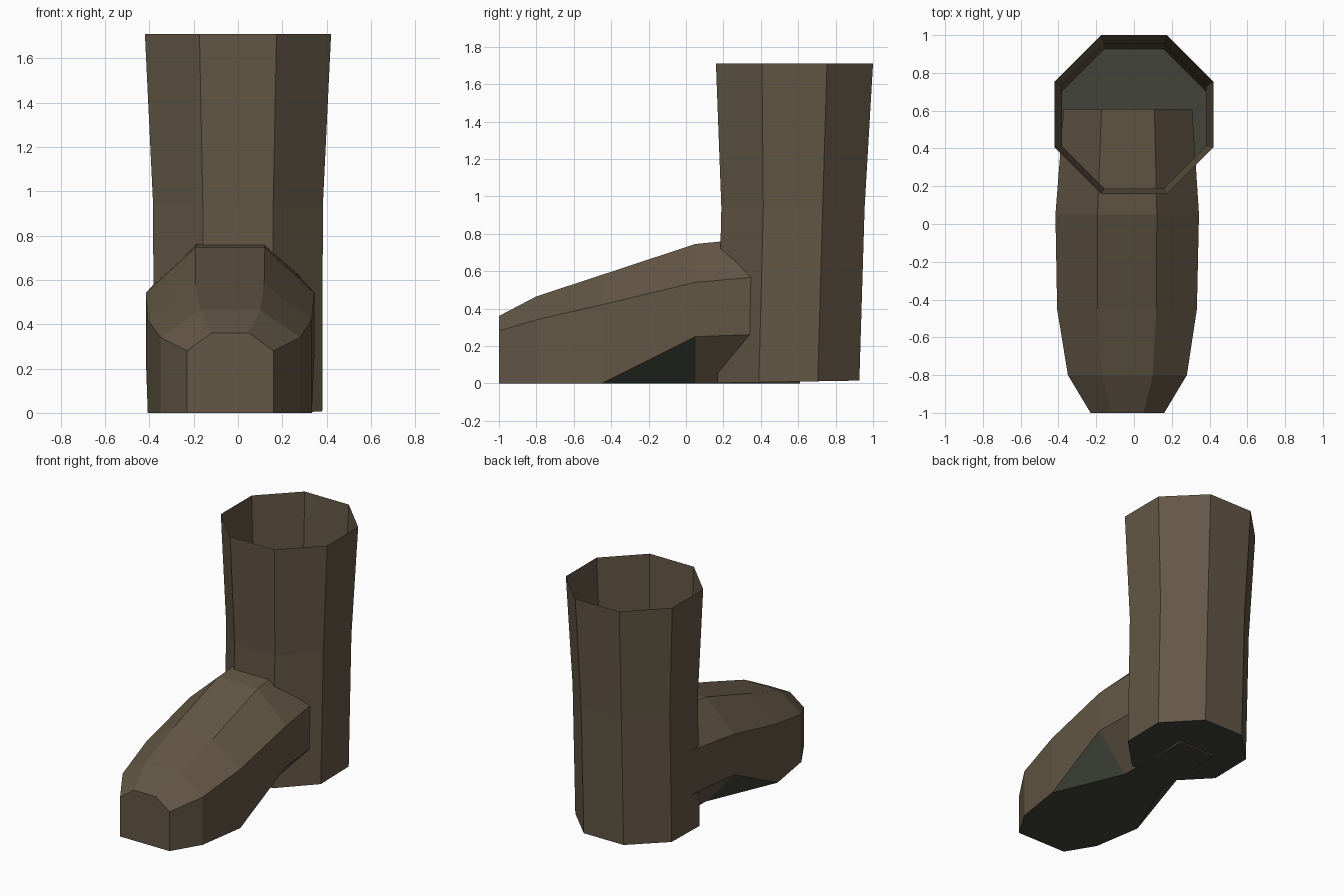
import bpy, bmesh
from mathutils import Vector

cube = bpy.data.objects.get("Cube")
if cube:
    bpy.data.objects.remove(cube, do_unlink=True)


def make_material(name, rgb):
    mat = bpy.data.materials.new(name)
    mat.use_nodes = True
    color = (*rgb, 1.0)
    mat.diffuse_color = color
    mat.node_tree.nodes["Principled BSDF"].inputs["Base Color"].default_value = color
    return mat


MATERIALS = [make_material("brown_leather", (0.125, 0.095, 0.06)),
             make_material("dark_sole", (0.055, 0.06, 0.045))]


def loft(bm, rings):
    """Bridge consecutive closed rings of points with quads."""
    loops = [[bm.verts.new(p) for p in ring] for ring in rings]
    for a, b in zip(loops, loops[1:]):
        n = len(a)
        for i in range(n):
            j = (i + 1) % n
            bm.faces.new((a[i], a[j], b[j], b[i]))
    return loops


def finish(name, bm, is_sole):
    bmesh.ops.recalc_face_normals(bm, faces=bm.faces)
    bm.normal_update()
    for f in bm.faces:
        f.material_index = int(is_sole(f))
    mesh = bpy.data.meshes.new(name)
    bm.to_mesh(mesh)
    bm.free()
    for mat in MATERIALS:
        mesh.materials.append(mat)
    obj = bpy.data.objects.new(name, mesh)
    bpy.context.collection.objects.link(obj)
    return obj


# Shaft: open octagonal tube that flares towards the top, with a sole plate
def octagon(cy, r, z, tilt=0.0):
    k = r * 0.414
    corners = [(k, -r), (r, -k), (r, k), (k, r), (-k, r), (-r, k), (-r, -k), (-k, -r)]
    return [Vector((x, cy + y, z + tilt * (y + r))) for x, y in corners]


bm = bmesh.new()
shaft = loft(bm, [octagon(0.547, 0.38, 0.002, 0.017),
                  octagon(0.572, 0.383, 0.94),
                  octagon(0.58, 0.42, 1.71)])
bm.faces.new(shaft[0])
finish("boot_shaft", bm, lambda f: abs(f.normal.z) > 0.9)


# Foot: lofted sections from the toe to the end inside the shaft
# y, centre x, crown half width, side half width, side bottom, side top, crown height
SECTIONS = [(-1.0, -0.035, 0.085, 0.195, 0.0, 0.28, 0.36),
            (-0.8, -0.035, 0.135, 0.315, 0.0, 0.34, 0.465),
            (-0.45, -0.037, 0.155, 0.37, 0.0, 0.42, 0.58),
            (0.05, -0.036, 0.157, 0.38, 0.25, 0.54, 0.745),
            (0.61, -0.032, 0.14, 0.34, 0.27, 0.59, 0.80)]


def foot_section(y, cx, crown, side, low, high, top):
    half = [(crown, 0.0), (side, low), (side, high), (crown, top)]
    outline = half + [(-x, z) for x, z in reversed(half)]
    return [Vector((cx + x, y, z)) for x, z in outline]


bm = bmesh.new()
foot = loft(bm, [foot_section(*s) for s in SECTIONS])
bm.faces.new(foot[0])
bm.faces.new(foot[-1])
# Fold the arch from the ball of the foot to the narrow waist
for outer, inner in ((1, 0), (6, 7)):
    bmesh.ops.connect_verts(bm, verts=[foot[2][outer], foot[3][inner]])


def foot_sole(f):
    nz = f.normal.z
    return nz < -0.9 or (nz < -0.3 and f.calc_center_median().y < 0.05)


finish("boot_foot", bm, foot_sole)
